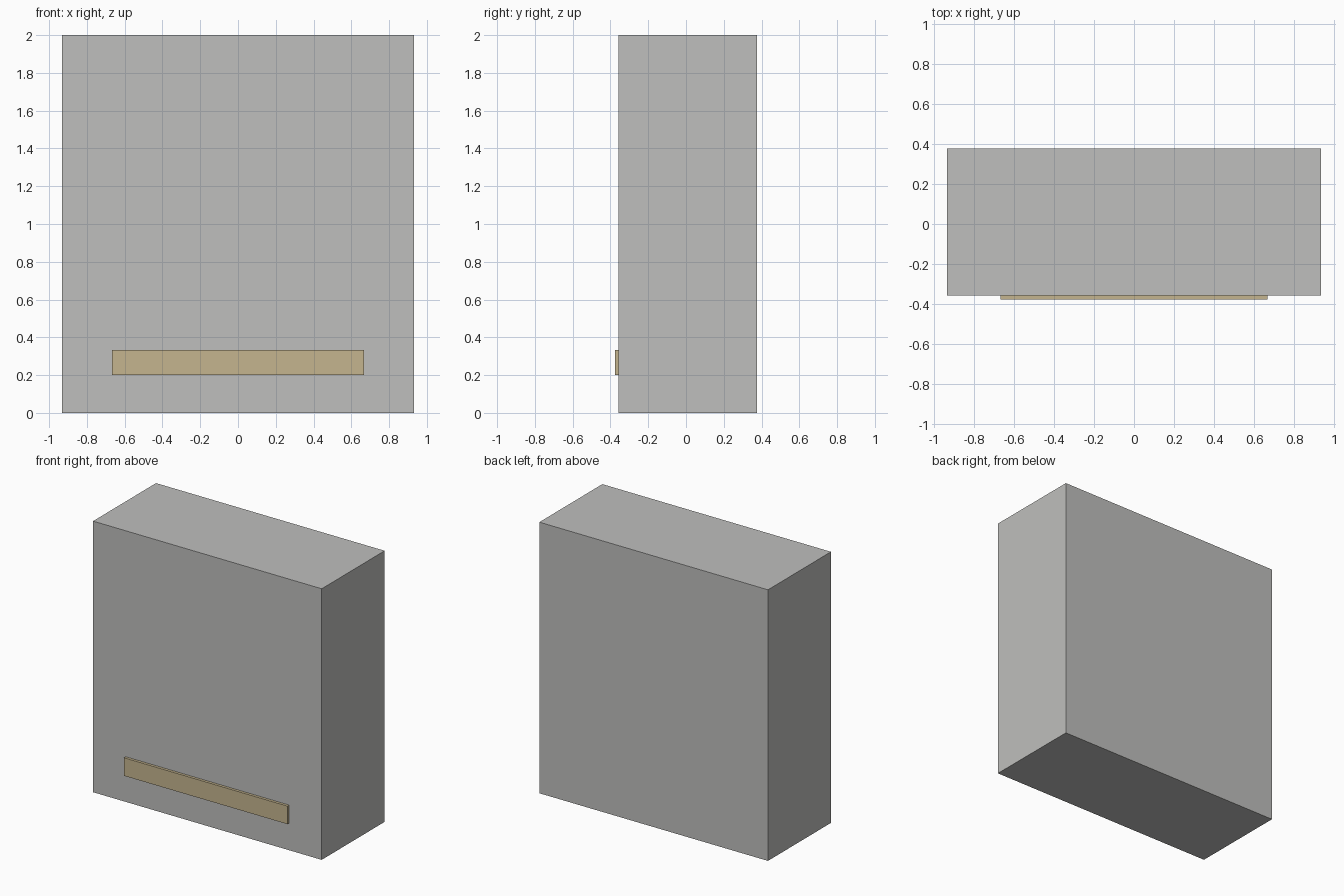
import bpy

if "Cube" in bpy.data.objects:
    bpy.data.objects.remove(bpy.data.objects["Cube"])


def material(name, srgb):
    # Convert display values (0-255) to linear
    lin = [((c / 255 + 0.055) / 1.055) ** 2.4 for c in srgb]
    mat = bpy.data.materials.new(name)
    mat.diffuse_color = (*lin, 1.0)
    mat.use_nodes = True
    mat.node_tree.nodes["Principled BSDF"].inputs["Base Color"].default_value = mat.diffuse_color
    return mat


def box(name, low, high, mat):
    bpy.ops.mesh.primitive_cube_add(size=1)
    obj = bpy.context.object
    obj.name = name
    for v in obj.data.vertices:
        v.co = [h if c > 0 else l for c, l, h in zip(v.co, low, high)]
    obj.data.materials.append(mat)
    return obj


grey = material("light_grey", (191, 191, 189))
tan = material("tan", (197, 181, 143))

# Main cabinet block
box("cabinet_body", (-0.933, -0.357, 0.0), (0.933, 0.377, 2.0), grey)

# Thin raised strip low on the front face
box("front_strip", (-0.667, -0.377, 0.2), (0.667, -0.357, 0.333), tan)
